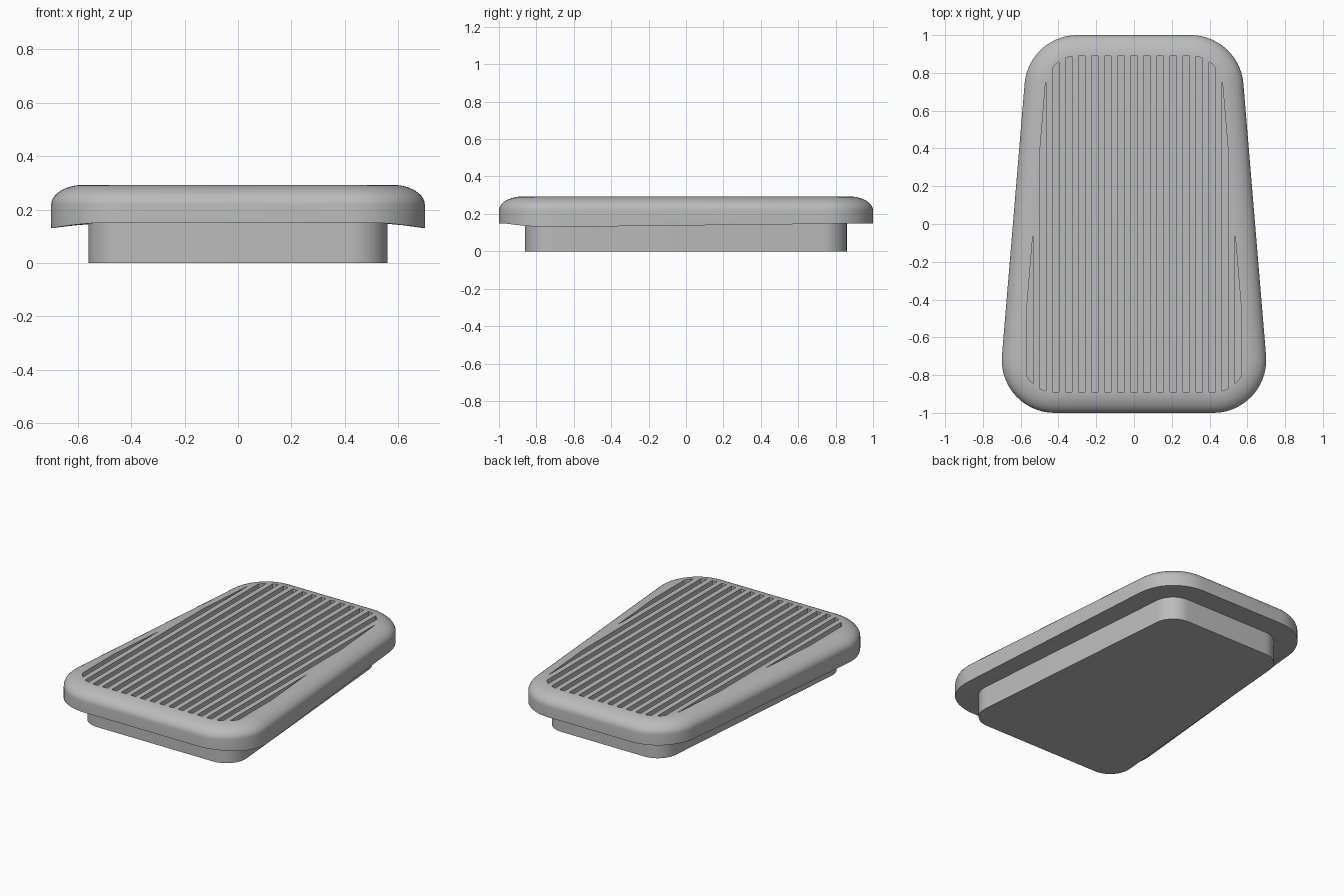
import bpy, bmesh
from math import sin, cos, radians, pi, atan2

if "Cube" in bpy.data.objects:
    bpy.data.objects.remove(bpy.data.objects["Cube"], do_unlink=True)

grey = bpy.data.materials.new("mid grey")
grey.use_nodes = True
colour = (0.5, 0.5, 0.5, 1)
grey.diffuse_color = colour
grey.node_tree.nodes["Principled BSDF"].inputs["Base Color"].default_value = colour

FRONT, BACK = (0.42, -0.72), (0.30, 0.72)   # corner centres of the tapered outline
RADIUS = 0.28
TOP, UNDER = 0.293, 0.15
TILT = atan2(FRONT[0] - BACK[0], BACK[1] - FRONT[1])


def outline(r, steps=14):
    """Rounded trapezoid, offset from the four corner centres by r."""
    half = []
    for (cx, cy), a0, a1 in ((FRONT, -pi / 2, TILT), (BACK, TILT, pi / 2)):
        for i in range(steps + 1):
            a = a0 + (a1 - a0) * i / steps
            half.append((cx + r * cos(a), cy + r * sin(a)))
    return half + [(-x, y) for x, y in reversed(half)]


def stack(bm, levels):
    """Skin a closed solid through (radius, height function) levels."""
    rings = [[bm.verts.new((x, y, z(x))) for x, y in outline(r)] for r, z in levels]
    for low, high in zip(rings, rings[1:]):
        for i in range(len(low)):
            j = (i + 1) % len(low)
            bm.faces.new((low[i], low[j], high[j], high[i]))
    bm.faces.new(rings[0][::-1])
    bm.faces.new(rings[-1])


def flat(z):
    return lambda x: z


def droop(x):
    """Underside that curls down towards the long sides."""
    return UNDER - 0.02 * (max(abs(x) - 0.52, 0) / 0.18) ** 1.6


def make(name, bm):
    bmesh.ops.recalc_face_normals(bm, faces=bm.faces)
    mesh = bpy.data.meshes.new(name)
    bm.to_mesh(mesh)
    bm.free()
    mesh.materials.append(grey)
    obj = bpy.data.objects.new(name, mesh)
    bpy.context.collection.objects.link(obj)
    return obj


def smooth(obj):
    bpy.ops.object.select_all(action='DESELECT')
    obj.select_set(True)
    bpy.context.view_layer.objects.active = obj
    bpy.ops.object.shade_smooth_by_angle(angle=radians(35))


# Lower block
bm = bmesh.new()
stack(bm, [(0.14, flat(0)), (0.14, flat(UNDER + 0.01))])
smooth(make("base_block", bm))

# Pad: drooping underside, upright rim, elliptical rounding to a flat top
bm = bmesh.new()
levels = [(r, droop) for r in (0.12, 0.16, 0.20, 0.24, RADIUS)]
ROUND_IN, ROUND_UP, STEPS = 0.125, 0.075, 10
for i in range(STEPS + 1):
    a = pi / 2 * i / STEPS
    levels.append((RADIUS - ROUND_IN * (1 - cos(a)),
                   flat(TOP - ROUND_UP * (1 - sin(a)))))
stack(bm, levels)
pad = make("tread_pad", bm)

# Groove cutters: slices of the inset outline
PITCH, HALF, DEPTH = 0.069, 0.0175, 0.04
cutters = bmesh.new()
for k in range(-8, 9):
    piece = bmesh.new()
    stack(piece, [(RADIUS - 0.11, flat(TOP - DEPTH)), (RADIUS - 0.11, flat(TOP + 0.05))])
    for side in (-1, 1):
        cut = bmesh.ops.bisect_plane(
            piece, geom=piece.verts[:] + piece.edges[:] + piece.faces[:],
            plane_co=(k * PITCH + side * HALF, 0, 0), plane_no=(side, 0, 0), clear_outer=True)
        rim = [e for e in cut["geom_cut"] if isinstance(e, bmesh.types.BMEdge)]
        if rim:
            bmesh.ops.holes_fill(piece, edges=rim)
    bmesh.ops.recalc_face_normals(piece, faces=piece.faces)
    slice_mesh = bpy.data.meshes.new("groove_slice")
    piece.to_mesh(slice_mesh)
    piece.free()
    cutters.from_mesh(slice_mesh)
    bpy.data.meshes.remove(slice_mesh)
cutter = make("groove_cutter", cutters)
cutter.hide_render = True

# Cut the grooves, then drop the cutter
mod = pad.modifiers.new("grooves", 'BOOLEAN')
mod.operation, mod.solver, mod.object = 'DIFFERENCE', 'EXACT', cutter
bpy.ops.object.select_all(action='DESELECT')
pad.select_set(True)
bpy.context.view_layer.objects.active = pad
bpy.ops.object.modifier_apply(modifier=mod.name)
bpy.data.objects.remove(cutter, do_unlink=True)
smooth(pad)
